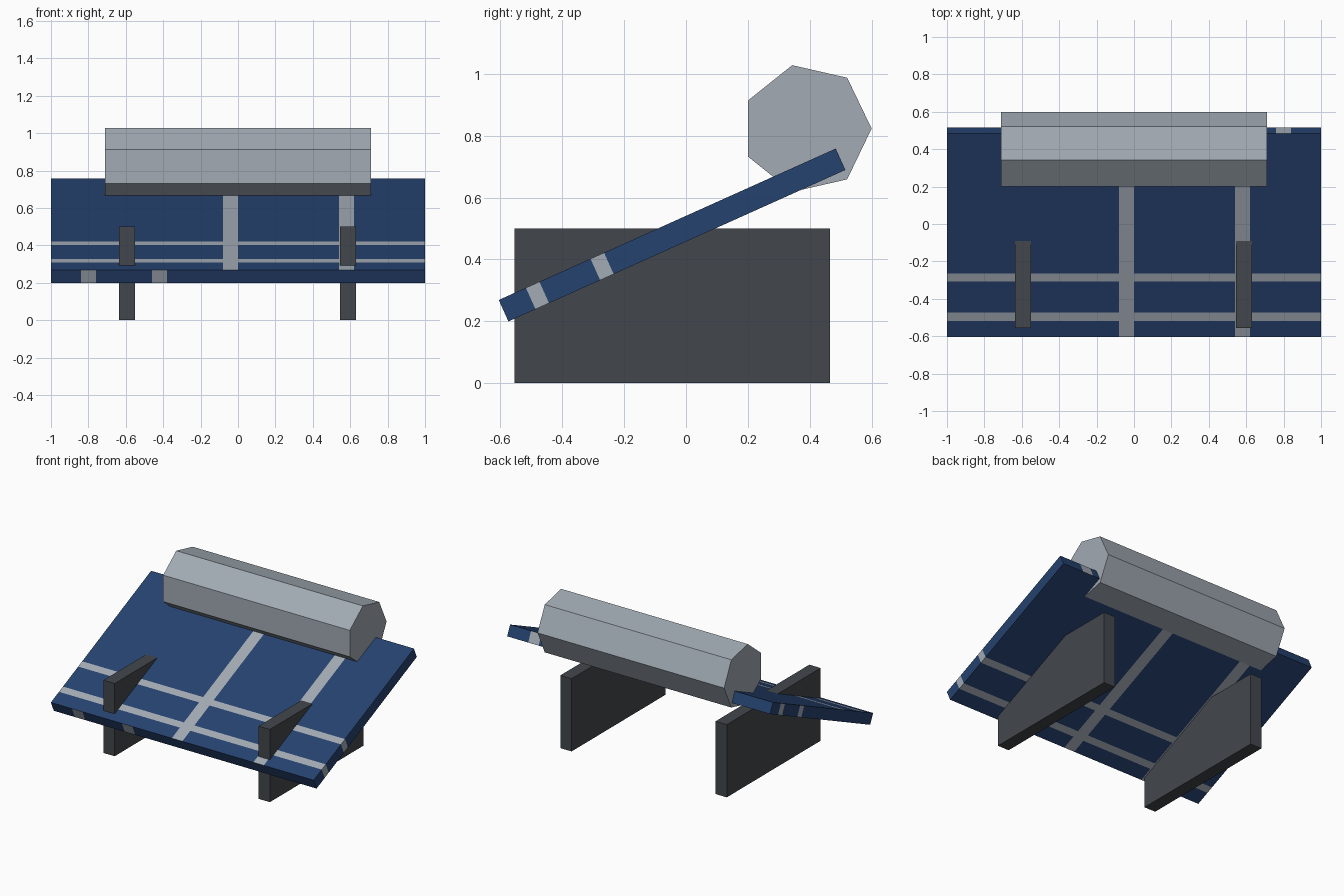
import bpy
import bmesh
import math
from mathutils import Vector

cube = bpy.data.objects.get("Cube")
if cube:
    bpy.data.objects.remove(cube, do_unlink=True)


def material(name, rgb):
    mat = bpy.data.materials.new(name)
    mat.use_nodes = True
    colour = (*rgb, 1.0)
    mat.diffuse_color = colour
    mat.node_tree.nodes["Principled BSDF"].inputs["Base Color"].default_value = colour
    return mat


blue = material("panel_blue", (0.019, 0.054, 0.16))
silver = material("silver_grey", (0.36, 0.405, 0.455))
charcoal = material("charcoal", (0.055, 0.062, 0.072))


def mesh_object(name, bm, *mats):
    mesh = bpy.data.meshes.new(name)
    bm.to_mesh(mesh)
    bm.free()
    obj = bpy.data.objects.new(name, mesh)
    bpy.context.collection.objects.link(obj)
    for mat in mats:
        mesh.materials.append(mat)
    return obj


def box(size):
    bm = bmesh.new()
    bmesh.ops.create_cube(bm, size=1)
    bmesh.ops.scale(bm, vec=size, verts=bm.verts)
    return bm


# Tilted collector panel, cut along its grid of stripes
LENGTH_BARS = (-0.04, 0.58)      # bars running up the slope
CROSS_BARS = (-0.477, -0.248)    # bars running across the slope
EDGE_MARKS = (-0.80, -0.42)      # marks on the thin front edge
BAR, CROSS = 0.04, 0.024         # half widths

bm = box((2.0, 1.194, 0.076))


def cut(axis, centres, half):
    direction = Vector((0, 0, 0))
    direction[axis] = 1
    for centre in centres:
        for sign in (-1, 1):
            for offset in (-half, half):
                bmesh.ops.bisect_plane(
                    bm, geom=bm.verts[:] + bm.edges[:] + bm.faces[:],
                    plane_co=direction * (sign * centre + offset), plane_no=direction)


cut(0, LENGTH_BARS + EDGE_MARKS, BAR)
cut(1, CROSS_BARS, CROSS)


def near(value, centres, half):
    return any(abs(value - centre) < half for centre in centres)


# The pattern is mirrored on the underside, the back edge and the right end
bm.normal_update()
for face in bm.faces:
    x, y, _ = face.calc_center_median()
    n = face.normal
    if abs(n.z) > 0.5:
        striped = near(x * n.z, LENGTH_BARS, BAR) or near(y, CROSS_BARS, CROSS)
    elif abs(n.y) > 0.5:
        striped = near(-x * n.y, EDGE_MARKS, BAR)
    else:
        striped = near(y * n.x, CROSS_BARS, CROSS)
    face.material_index = int(striped)

panel = mesh_object("collector_panel", bm, blue, silver)
panel.location = (0, -0.045, 0.479)
panel.rotation_euler.x = math.radians(24.2)

# Seven-sided water tank lying along the top of the panel
bpy.ops.mesh.primitive_cylinder_add(
    vertices=7, radius=0.21, depth=1.42,
    location=(0, 0.39, 0.823), rotation=(0, math.pi / 2, 0))
tank = bpy.context.object
tank.name = "water_tank"
tank.data.materials.append(silver)

# Upright support boards passing through the panel
for side, x in (("right", -0.593), ("left", 0.588)):
    leg = mesh_object(side + "_support", box((0.086, 1.02, 0.5)), charcoal)
    leg.location = (x, -0.045, 0.25)
